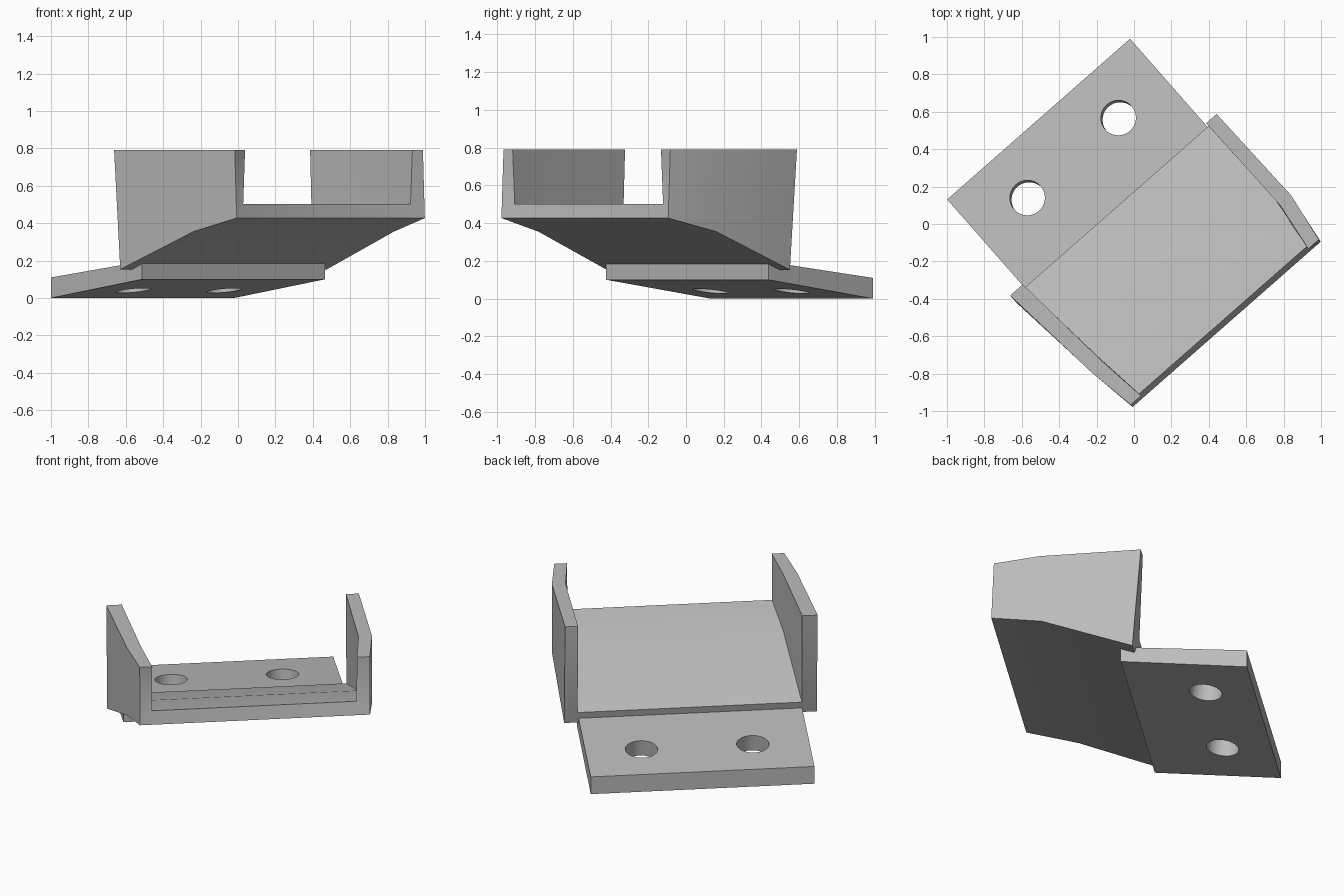
import bpy, bmesh, math

cube = bpy.data.objects.get("Cube")
if cube:
    bpy.data.objects.remove(cube, do_unlink=True)

TURN = math.radians(41.3)   # the whole bracket is turned about z

grey = bpy.data.materials.new("light grey")
grey.use_nodes = True
grey.diffuse_color = (0.5, 0.5, 0.5, 1)
bsdf = next(n for n in grey.node_tree.nodes if n.type == 'BSDF_PRINCIPLED')
bsdf.inputs["Base Color"].default_value = (0.5, 0.5, 0.5, 1)


def finish(bm, name):
    """Turn a bmesh into a coloured object in the turned frame."""
    bmesh.ops.recalc_face_normals(bm, faces=bm.faces)
    mesh = bpy.data.meshes.new(name)
    bm.to_mesh(mesh)
    bm.free()
    mesh.materials.append(grey)
    obj = bpy.data.objects.new(name, mesh)
    bpy.context.collection.objects.link(obj)
    obj.rotation_euler.z = TURN
    return obj


def select_only(obj):
    bpy.ops.object.select_all(action='DESELECT')
    obj.select_set(True)
    bpy.context.view_layer.objects.active = obj


# U-shaped cradle: lofted through back, bend and front sections
TOP = 0.79
# left outer, left inner, right inner, right outer, (depth, height) of underside and floor, rim depth
SECTIONS = [
    (-0.75, -0.66, 0.645, 0.72, (-0.10, 0.153), (-0.13, 0.23), -0.15),
    (-0.695, -0.612, 0.653, 0.732, (0.43, 0.355), (0.41, 0.434), 0.44),
    (-0.651, -0.578, 0.613, 0.688, (0.73, 0.427), (0.70, 0.502), 0.715),
]
bm = bmesh.new()
rings = []
for lo, li, ri, ro, (ud, uz), (fd, fz), rim in SECTIONS:
    outline = [(lo, ud, uz), (ro, ud, uz), (ro, rim, TOP), (ri, rim, TOP),
               (ri, fd, fz), (li, fd, fz), (li, rim, TOP), (lo, rim, TOP)]
    rings.append([bm.verts.new((x, -d, z)) for x, d, z in outline])
for a, b in zip(rings, rings[1:]):
    for i in range(8):
        j = (i + 1) % 8
        bm.faces.new((a[i], a[j], b[j], b[i]))
for r in (rings[0], rings[-1]):
    for ids in ((0, 1, 4, 5), (1, 2, 3, 4), (7, 0, 5, 6)):
        bm.faces.new([r[i] for i in ids])
cradle = finish(bm, "cradle")

# Sloping mounting plate
BACK, FRONT, RISE, THICK = 0.758, 0.02, 0.10, 0.11
SLOPE = RISE / (BACK - FRONT)
bm = bmesh.new()
side = [(BACK, 0), (FRONT, RISE), (FRONT, RISE + THICK - 0.015), (BACK, THICK)]
ends = [[bm.verts.new((x, y, z)) for y, z in side] for x in (-0.664, 0.638)]
for e in ends:
    bm.faces.new(e)
for i in range(4):
    j = (i + 1) % 4
    bm.faces.new((ends[0][i], ends[0][j], ends[1][j], ends[1][i]))
plate = finish(bm, "mounting_plate")

# Two bolt holes, square to the plate
for x in (-0.336, 0.312):
    bpy.ops.mesh.primitive_cylinder_add(vertices=40, radius=0.094, depth=0.5)
    cutter = bpy.context.object
    cutter.name = "hole_cutter"
    cutter.hide_render = True
    y, z = 0.482, 0.145
    cutter.location = (x * math.cos(TURN) - y * math.sin(TURN),
                       x * math.sin(TURN) + y * math.cos(TURN), z)
    cutter.rotation_euler = (-math.atan(SLOPE), 0, TURN)
    mod = plate.modifiers.new("bolt_hole", 'BOOLEAN')
    mod.operation = 'DIFFERENCE'
    mod.solver = 'EXACT'
    mod.object = cutter
    select_only(plate)
    bpy.ops.object.modifier_apply(modifier=mod.name)
    bpy.data.objects.remove(cutter, do_unlink=True)

for obj in (cradle, plate):
    select_only(obj)
    bpy.ops.object.shade_smooth_by_angle(angle=math.radians(30))
